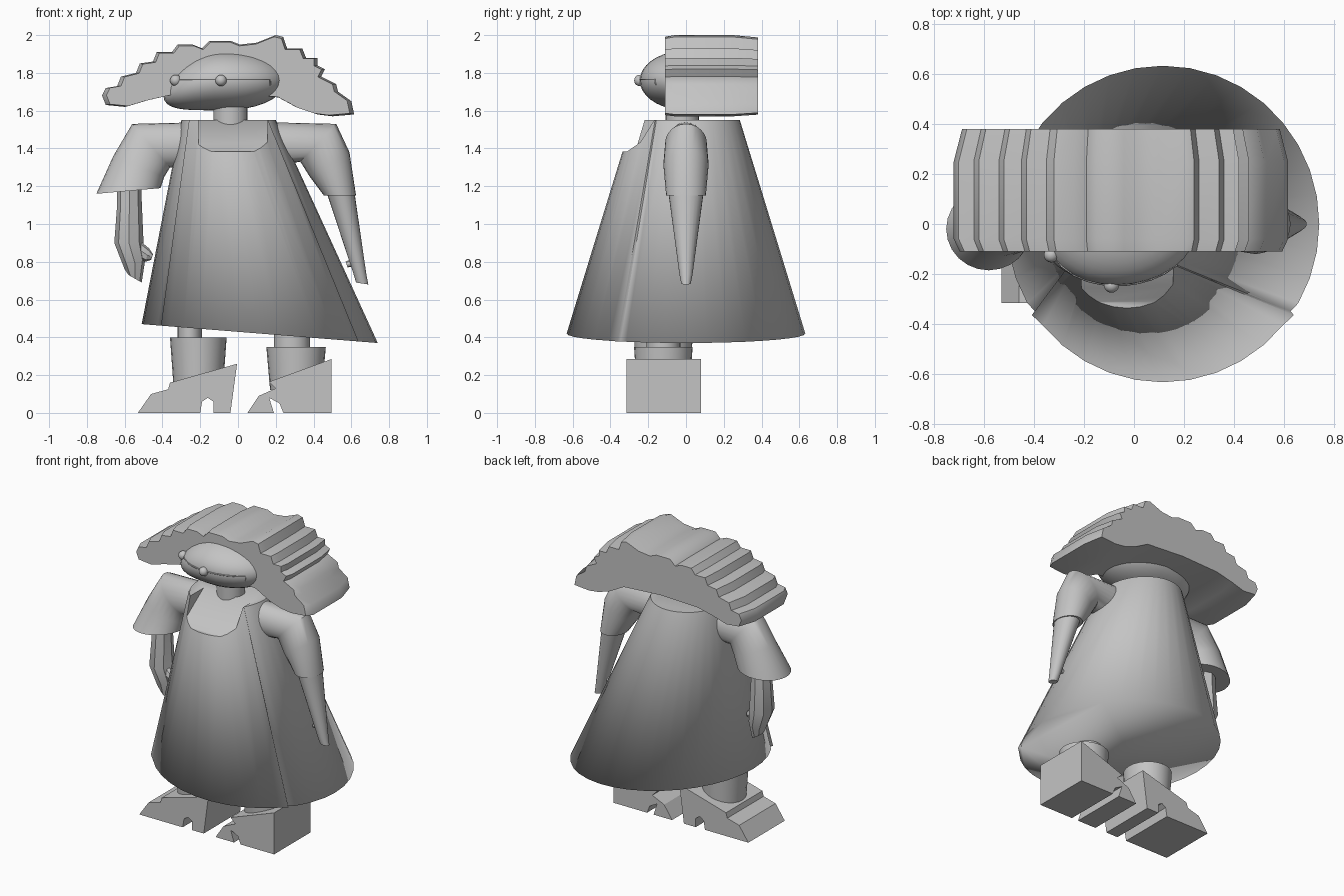
import bpy, bmesh, math
from mathutils import Vector

if "Cube" in bpy.data.objects:
    bpy.data.objects.remove(bpy.data.objects["Cube"])

GREY = bpy.data.materials.new("plain grey")
GREY.diffuse_color = (0.55, 0.55, 0.55, 1)
GREY.use_nodes = True
GREY.node_tree.nodes["Principled BSDF"].inputs["Base Color"].default_value = GREY.diffuse_color


def finish(name, bm, angle=None):
    """Turn a bmesh into a named object; angle gives smooth shading."""
    bmesh.ops.recalc_face_normals(bm, faces=bm.faces[:])
    me = bpy.data.meshes.new(name)
    bm.to_mesh(me)
    bm.free()
    me.materials.append(GREY)
    ob = bpy.data.objects.new(name, me)
    bpy.context.collection.objects.link(ob)
    if angle:
        bpy.ops.object.select_all(action='DESELECT')
        bpy.context.view_layer.objects.active = ob
        ob.select_set(True)
        bpy.ops.object.shade_smooth_by_angle(angle=math.radians(angle))
    return ob


def bridge(bm, loops):
    n = len(loops[0])
    for a, b in zip(loops, loops[1:]):
        for i in range(n):
            j = (i + 1) % n
            bm.faces.new((a[i], a[j], b[j], b[i]))
    bm.faces.new(loops[0])
    bm.faces.new(loops[-1])


def loft(name, rings, steps=24, angle=50):
    """rings: (x1, z1, x2, z2, centre y, y radius); each an ellipse across two front-view points."""
    if isinstance(steps, int):
        steps = [(i * 2 * math.pi / steps, 1) for i in range(steps)]
    bm = bmesh.new()
    loops = []
    for x1, z1, x2, z2, cy, ry in rings:
        c = Vector(((x1 + x2) / 2, cy, (z1 + z2) / 2))
        h = Vector(((x2 - x1) / 2, 0, (z2 - z1) / 2))
        loops.append([bm.verts.new(c + h * (math.cos(a) * s) + Vector((0, ry * s * math.sin(a), 0)))
                      for a, s in steps])
    bridge(bm, loops)
    return finish(name, bm, angle)


def extrude_y(name, profile, sections, centre=(0, 0), angle=None):
    """Front-view profile carried along y; sections: (y, scale about centre)."""
    bm = bmesh.new()
    cx, cz = centre
    bridge(bm, [[bm.verts.new((cx + (x - cx) * s, y, cz + (z - cz) * s)) for x, z in profile]
                for y, s in sections])
    return finish(name, bm, angle)


# Gown: skewed cone with a raised edge on each side of the front panel
steps = [(math.radians(a), 1) for a in range(-30, 211, 10)]
steps += [(math.radians(214), 0.985), (math.radians(214.5), 1.015)]
steps += [(math.radians(a), 1) for a in range(220, 321, 10)]
steps += [(math.radians(325.5), 1.015), (math.radians(326), 0.985)]
gown = loft("gown", [(-0.51, 0.47, 0.74, 0.37, 0, 0.632), (-0.30, 1.55, 0.20, 1.55, 0, 0.285)], steps)

# Square neckline cut into the gown front
bm = bmesh.new()
neckline = [(-0.6, 1.38), (-0.31, 1.385), (-0.06, 1.56), (-0.06, 1.7), (-0.6, 1.7)]
bridge(bm, [[bm.verts.new((x, y, z)) for y, z in neckline] for x in (-0.21, 0.155)])
cutter = finish("neckline_cutter", bm)
cutter.hide_render = True
mod = gown.modifiers.new("neckline", 'BOOLEAN')
mod.operation = 'DIFFERENCE'
mod.solver = 'EXACT'
mod.object = cutter
bpy.ops.object.select_all(action='DESELECT')
bpy.context.view_layer.objects.active = gown
gown.select_set(True)
bpy.ops.object.modifier_apply(modifier=mod.name)
bpy.data.objects.remove(cutter)

# Soft hem, sharp neckline and panel edges
bm = bmesh.new()
bm.from_mesh(gown.data)
for f in bm.faces:
    f.smooth = True
for e in bm.edges:
    above = max(v.co.z for v in e.verts) > 0.5
    e.smooth = not (above and e.calc_face_angle(0) > math.radians(40))
bm.to_mesh(gown.data)
bm.free()

# Neck
loft("neck", [(-0.13, 1.45, 0.05, 1.45, -0.02, 0.088), (-0.13, 1.68, 0.05, 1.68, -0.02, 0.088)])


# Head: flattened ball whose left end sags
def head_point(u, v, w):
    return Vector((-0.07 + 0.325 * u, 0.245 * v, 1.76 + 0.158 * w - (0.08 * u * u if u < 0 else 0)))


bm = bmesh.new()
bmesh.ops.create_uvsphere(bm, u_segments=32, v_segments=18, radius=1)
for v in bm.verts:
    v.co = head_point(*v.co)
finish("head", bm, 60)


# Eyes and the thin line across the face
def on_face(x, z):
    u = (x + 0.07) / 0.325
    w = (z - 1.76 + (0.08 * u * u if u < 0 else 0)) / 0.158
    return Vector((x, -0.245 * math.sqrt(max(0, 1 - u * u - w * w)), z))


for name, x in (("left_eye", -0.33), ("right_eye", -0.09)):
    bm = bmesh.new()
    bmesh.ops.create_uvsphere(bm, u_segments=16, v_segments=10, radius=0.03)
    bmesh.ops.translate(bm, verts=bm.verts[:], vec=on_face(x, 1.76))
    finish(name, bm, 60)

cu = bpy.data.curves.new("face_line", 'CURVE')
cu.dimensions = '3D'
cu.bevel_depth = 0.004
cu.bevel_resolution = 1
pts = [on_face(-0.34 + 0.051 * i, 1.765) for i in range(11)] + [on_face(0.17, 1.735)]
sp = cu.splines.new('POLY')
sp.points.add(len(pts) - 1)
for p, co in zip(sp.points, pts):
    p.co = (*co, 1)
cu.materials.append(GREY)
bpy.context.collection.objects.link(bpy.data.objects.new("face_line", cu))

# Hair: scalloped profile, narrowed slightly at front and back
hair = [(-0.70, 1.63), (-0.72, 1.68), (-0.70, 1.72), (-0.64, 1.73), (-0.62, 1.78), (-0.54, 1.80),
        (-0.52, 1.85), (-0.45, 1.86), (-0.43, 1.91), (-0.35, 1.91), (-0.32, 1.95), (-0.24, 1.95),
        (-0.19, 1.93), (-0.15, 1.97), (-0.04, 1.97), (0.01, 1.95), (0.10, 1.96), (0.20, 2.0),
        (0.24, 1.99), (0.26, 1.93), (0.34, 1.93), (0.36, 1.88), (0.42, 1.88), (0.42, 1.84),
        (0.46, 1.82), (0.44, 1.78), (0.52, 1.74), (0.53, 1.70), (0.60, 1.65), (0.615, 1.58),
        (0.50, 1.57), (0.42, 1.58), (0.33, 1.61), (0.22, 1.67), (-0.08, 1.69), (-0.37, 1.68),
        (-0.50, 1.65), (-0.60, 1.62)]
extrude_y("hair", hair, [(-0.11, 0.965), (-0.06, 1), (0.25, 1), (0.38, 0.95)], (-0.05, 1.75), 50)

# Sleeves
loft("left_sleeve", [(-0.15, 1.54, -0.20, 1.30, 0, 0.10), (-0.56, 1.53, -0.36, 1.30, 0, 0.11),
                     (-0.66, 1.36, -0.39, 1.25, 0, 0.13), (-0.75, 1.16, -0.41, 1.19, -0.02, 0.165)])
loft("right_sleeve", [(0.10, 1.54, 0.15, 1.30, 0, 0.10), (0.52, 1.53, 0.33, 1.33, 0, 0.11),
                      (0.59, 1.38, 0.38, 1.25, 0, 0.12), (0.625, 1.15, 0.455, 1.15, 0, 0.105)])

# Forearms with thumbs
loft("left_forearm", [(-0.64, 1.25, -0.51, 1.25, 0, 0.07), (-0.64, 1.10, -0.51, 1.13, 0, 0.07),
                      (-0.655, 0.90, -0.50, 0.90, 0, 0.085), (-0.60, 0.76, -0.49, 0.82, 0, 0.06),
                      (-0.58, 0.73, -0.51, 0.69, 0, 0.035)], 8, 30)
loft("right_forearm", [(0.465, 1.18, 0.615, 1.18, 0, 0.095), (0.61, 0.74, 0.68, 0.73, 0, 0.035),
                       (0.625, 0.69, 0.69, 0.68, 0, 0.025)])
loft("left_thumb", [(-0.53, 0.92, -0.53, 0.82, -0.02, 0.03), (-0.47, 0.87, -0.49, 0.80, -0.02, 0.03),
                    (-0.45, 0.84, -0.46, 0.81, -0.02, 0.015)], 8, 30)
loft("right_thumb", [(0.63, 0.83, 0.63, 0.78, 0, 0.02), (0.57, 0.80, 0.58, 0.77, 0, 0.01)], 8, 30)

# Legs, ankle cuffs and shoes
shoes = {
    "left": [(-0.53, 0), (-0.20, 0), (-0.19, 0.06), (-0.16, 0.08), (-0.13, 0.06), (-0.13, 0),
             (-0.04, 0), (-0.005, 0.26), (-0.36, 0.16), (-0.37, 0.125), (-0.46, 0.10)],
    "right": [(0.05, 0), (0.19, 0), (0.165, 0.08), (0.22, 0.05), (0.24, 0), (0.495, 0),
              (0.495, 0.285), (0.165, 0.165), (0.20, 0.13), (0.11, 0.09)],
}
for side, (lx1, lx2, x1, x2, top) in {"left": (-0.32, -0.19, -0.36, -0.06, 0.40),
                                      "right": (0.19, 0.38, 0.15, 0.465, 0.35)}.items():
    loft(side + "_leg", [(lx1, 0.3, lx2, 0.3, -0.12, 0.09), (lx1, 0.56, lx2, 0.56, -0.12, 0.09)])
    inset = 0.02
    loft(side + "_ankle_cuff", [(x1 + inset, 0.12, x2 - inset, 0.12, -0.12, 0.14),
                                (x1, top, x2, top, -0.12, 0.155)])
    extrude_y(side + "_shoe", shoes[side], [(-0.315, 1), (0.08, 1)])
